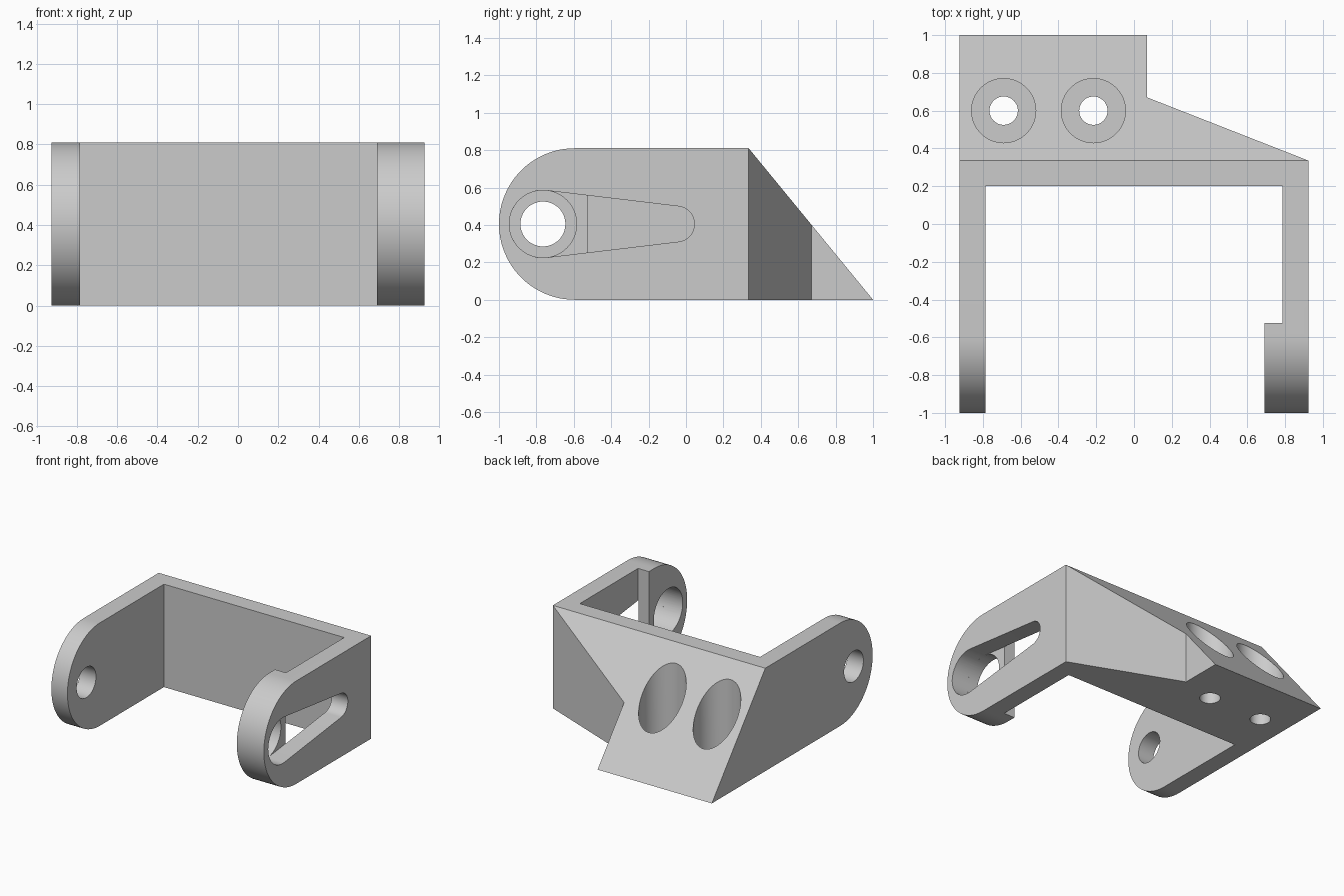
import bpy, bmesh
from math import sin, cos, pi, asin

cube = bpy.data.objects.get("Cube")
if cube:
    bpy.data.objects.remove(cube, do_unlink=True)

grey = bpy.data.materials.new("plain grey")
grey.use_nodes = True
colour = (0.6, 0.6, 0.6, 1)
grey.diffuse_color = colour
grey.node_tree.nodes["Principled BSDF"].inputs["Base Color"].default_value = colour


def arc(cx, cy, r, start, end, steps=48):
    """Points along an arc from start to end angle."""
    angles = [start + (end - start) * i / steps for i in range(steps + 1)]
    return [(cx + r * cos(a), cy + r * sin(a)) for a in angles]


def circle(cx, cy, r):
    return arc(cx, cy, r, 0, 2 * pi, 64)[:-1]


def prism(name, outline, low, high, axis):
    """Extrude an outline: (y, z) points along x, or (x, y) points along z."""
    place = (lambda p, h: (h, *p)) if axis == "x" else (lambda p, h: (*p, h))
    bm = bmesh.new()
    base = bm.faces.new([bm.verts.new(place(p, low)) for p in outline])
    top = bmesh.ops.extrude_face_region(bm, geom=[base])["geom"]
    shift = place((0, 0), high - low)
    bmesh.ops.translate(bm, vec=shift, verts=[v for v in top if isinstance(v, bmesh.types.BMVert)])
    bmesh.ops.recalc_face_normals(bm, faces=bm.faces)
    mesh = bpy.data.meshes.new(name)
    bm.to_mesh(mesh)
    bm.free()
    mesh.materials.append(grey)
    obj = bpy.data.objects.new(name, mesh)
    bpy.context.collection.objects.link(obj)
    return obj


def cut(name, outline, low, high, axis):
    """Subtract a prism from the bracket."""
    cutter = prism(name, outline, low, high, axis)
    cutter.hide_render = True
    mod = bracket.modifiers.new(name, "BOOLEAN")
    mod.operation = "DIFFERENCE"
    mod.solver = "EXACT"
    mod.object = cutter
    bpy.ops.object.modifier_apply(modifier=name)
    bpy.data.objects.remove(cutter, do_unlink=True)


# Side profile: rounded front, flat top, sloping back
half = 0.405
side = arc(half - 1, half, half, pi / 2, 3 * pi / 2) + [(1, 0), (0.335, 2 * half)]
bracket = prism("bracket", side, -0.925, 0.925, "x")
bpy.context.view_layer.objects.active = bracket
bracket.select_set(True)

# Space between the arms, leaving a thicker boss on one arm
cut("arm_gap", [(-0.785, -1.1), (0.69, -1.1), (0.69, -0.525), (0.785, -0.525),
                (0.785, 0.2), (-0.785, 0.2)], -0.1, 1, "z")

# Slanted back corner
slope = (0.335 - 0.67) / (0.925 - 0.07)
cut("back_corner", [(0.07, 1.1), (0.07, 0.67), (1.05, 0.67 + slope * 0.98), (1.05, 1.1)],
    -0.1, 1, "z")

# Pivot holes and tapered slot
pivot, slot_end, big, small = -0.765, -0.05, 0.18, 0.095
cut("narrow_pivot_hole", circle(pivot, half, 0.12), -1, -0.7, "x")
tangent = pi / 2 - asin((big - small) / (slot_end - pivot))
slot = (arc(pivot, half, big, tangent, 2 * pi - tangent)
        + arc(slot_end, half, small, -tangent, tangent, 24))
cut("tapered_slot", slot, 0.783, 1, "x")
cut("wide_pivot_hole", circle(pivot, half, big), 0.6, 0.85, "x")

# Counterbored screw holes in the sloping back
for i, x in enumerate((-0.69, -0.215)):
    cut(f"counterbore_{i}", circle(x, 0.6, 0.17), 0.12, 1, "z")
    cut(f"screw_hole_{i}", circle(x, 0.6, 0.075), -0.1, 0.5, "z")

bpy.ops.object.shade_smooth_by_angle(angle=pi / 6)
